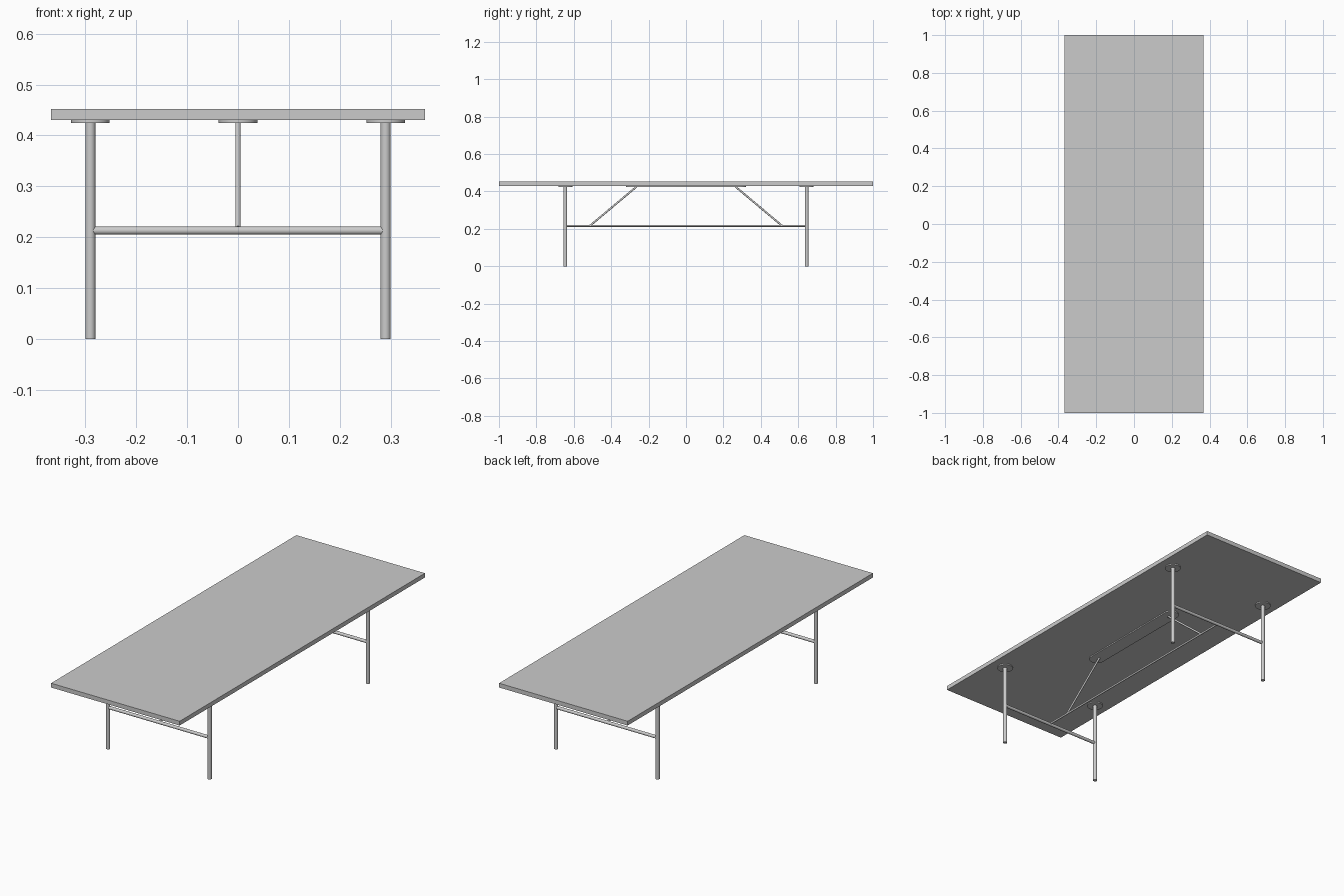
import bpy
import bmesh
import math
from mathutils import Vector

cube = bpy.data.objects.get("Cube")
if cube:
    bpy.data.objects.remove(cube, do_unlink=True)

# One plain grey for the whole table
grey = bpy.data.materials.new("plain grey")
grey.use_nodes = True
colour = (0.6, 0.6, 0.6, 1)
grey.diffuse_color = colour
grey.node_tree.nodes["Principled BSDF"].inputs["Base Color"].default_value = colour

TOP_Z, TOP_H = 0.43, 0.022
LEG_X, LEG_Y, LEG_R = 0.29, 0.645, 0.01
PLATE_R, PLATE_H = 0.038, 0.006
BAR_Z, BAR_R, ROD_R = 0.213, 0.008, 0.005
PLATE_Z = TOP_Z - PLATE_H


def finish(obj, smooth=True):
    obj.data.materials.append(grey)
    if smooth:
        bpy.ops.object.select_all(action="DESELECT")
        obj.select_set(True)
        bpy.context.view_layer.objects.active = obj
        bpy.ops.object.shade_smooth_by_angle(angle=math.radians(35))
    return obj


def tube(name, start, end, radius):
    """Closed round bar between two points."""
    start, end = Vector(start), Vector(end)
    axis = end - start
    bpy.ops.mesh.primitive_cylinder_add(vertices=32, radius=radius,
                                        depth=axis.length, location=(start + end) / 2)
    obj = bpy.context.object
    obj.name = name
    obj.rotation_euler = axis.to_track_quat("Z", "Y").to_euler()
    return finish(obj)


def plate(name, x, y, half_run):
    """Thin plate with round ends, stretched along y by half_run each way."""
    bm = bmesh.new()
    verts = []
    steps = 24
    for side in (0, 1):
        for i in range(steps + 1):
            a = math.pi * (side + i / steps)
            if half_run == 0 and i == steps:
                continue
            shift = half_run * (1 - 2 * side)
            verts.append(bm.verts.new((x + PLATE_R * math.cos(a),
                                       y + PLATE_R * math.sin(a) + shift, PLATE_Z)))
    face = bm.faces.new(verts)
    raised = bmesh.ops.extrude_face_region(bm, geom=[face])["geom"]
    bmesh.ops.translate(bm, vec=(0, 0, PLATE_H),
                        verts=[v for v in raised if isinstance(v, bmesh.types.BMVert)])
    bmesh.ops.recalc_face_normals(bm, faces=bm.faces)
    mesh = bpy.data.meshes.new(name)
    bm.to_mesh(mesh)
    bm.free()
    obj = bpy.data.objects.new(name, mesh)
    bpy.context.collection.objects.link(obj)
    return finish(obj)


# Tabletop
bpy.ops.mesh.primitive_cube_add(size=1, location=(0, 0, TOP_Z + TOP_H / 2))
tabletop = bpy.context.object
tabletop.name = "tabletop"
tabletop.scale = (0.734, 2, TOP_H)
finish(tabletop, smooth=False)

# Legs, mounting plates, cross bars and diagonal braces
for end, sy in (("front", -1), ("back", 1)):
    for side, sx in (("right", -1), ("left", 1)):
        x, y = sx * LEG_X, sy * LEG_Y
        tube(f"{end}_{side}_leg", (x, y, 0), (x, y, PLATE_Z), LEG_R)
        plate(f"{end}_{side}_leg_plate", x, y, 0)
    tube(f"{end}_cross_bar", (-LEG_X, sy * LEG_Y, BAR_Z), (LEG_X, sy * LEG_Y, BAR_Z), BAR_R)
    tube(f"{end}_brace", (0, sy * 0.512, 0.218), (0, sy * 0.264, PLATE_Z + 0.002), ROD_R)

# Long stretcher and the long plate under the top
tube("long_stretcher", (0, -LEG_Y, 0.216), (0, LEG_Y, 0.216), ROD_R)
plate("brace_plate", 0, 0, 0.284)
